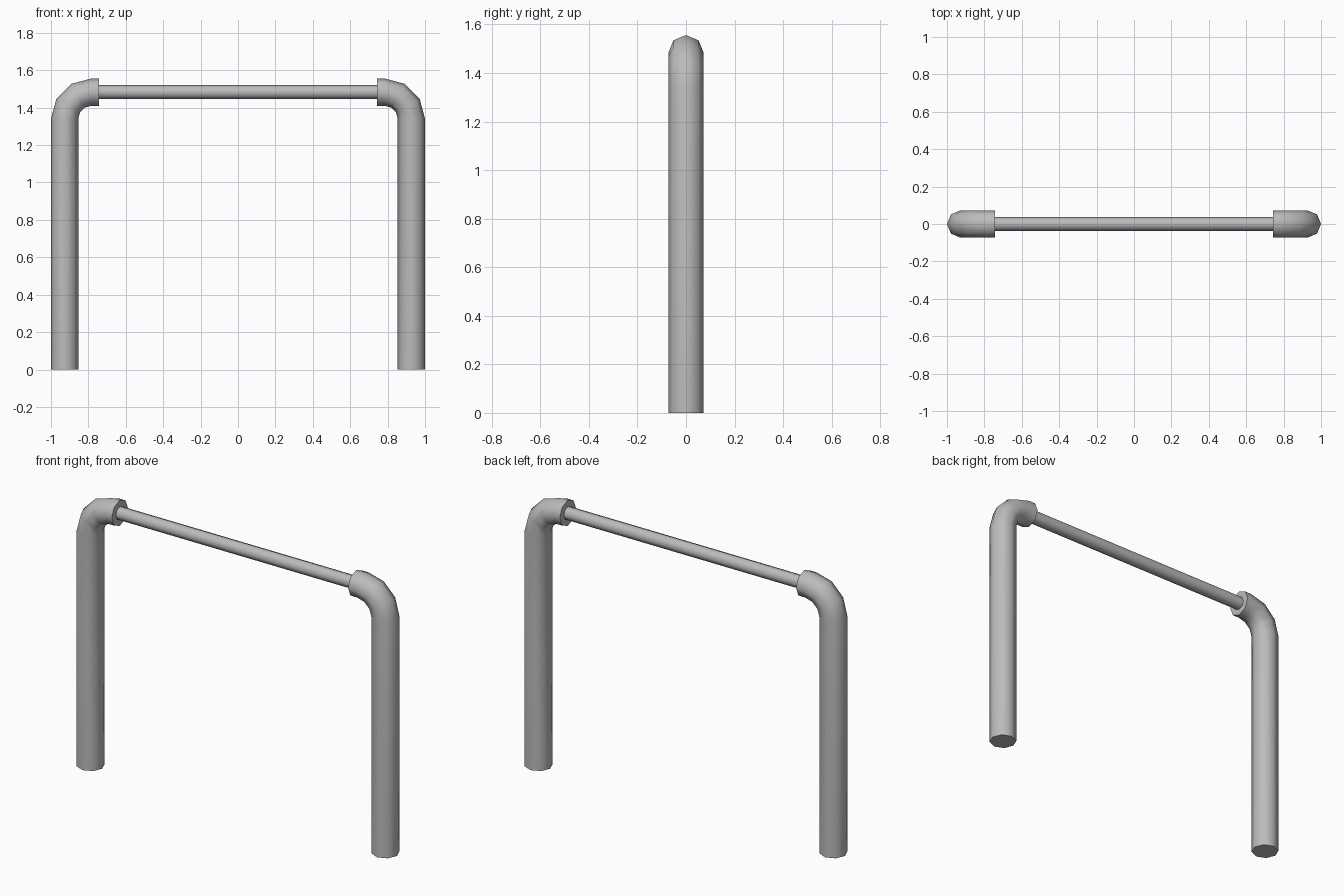
import bpy, bmesh, math
from mathutils import Vector

if "Cube" in bpy.data.objects:
    bpy.data.objects.remove(bpy.data.objects["Cube"])

SIDES = 8
steel = bpy.data.materials.new("grey metal")
steel.diffuse_color = (0.5, 0.5, 0.5, 1)
steel.use_nodes = True
steel.node_tree.nodes["Principled BSDF"].inputs["Base Color"].default_value = steel.diffuse_color


def tube(name, stations, radius):
    """Sweep an octagon along (point, tangent) stations lying in the XZ plane."""
    bm = bmesh.new()
    rings = []
    for p, t in stations:
        side = Vector((0, 1, 0))
        up = Vector(t).cross(side)
        ring = []
        for i in range(SIDES):
            a = 2 * math.pi * i / SIDES
            ring.append(bm.verts.new(Vector(p) + radius * (math.cos(a) * up + math.sin(a) * side)))
        rings.append(ring)
    for r0, r1 in zip(rings, rings[1:]):
        for i in range(SIDES):
            j = (i + 1) % SIDES
            bm.faces.new((r0[i], r0[j], r1[j], r1[i]))
    bm.faces.new(rings[0])
    bm.faces.new(rings[-1])
    bmesh.ops.recalc_face_normals(bm, faces=bm.faces)
    mesh = bpy.data.meshes.new(name)
    bm.to_mesh(mesh)
    bm.free()
    mesh.materials.append(steel)
    obj = bpy.data.objects.new(name, mesh)
    bpy.context.collection.objects.link(obj)
    bpy.ops.object.select_all(action='DESELECT')
    obj.select_set(True)
    bpy.context.view_layer.objects.active = obj
    bpy.ops.object.shade_smooth_by_angle(angle=math.radians(60))
    return obj


# Bent posts: straight leg, three-segment elbow, short stub toward the bar
R, BEND, CX, CZ = 0.073, 0.143, 0.784, 1.34
for label, s in (("left", -1), ("right", 1)):
    path = [((s * (CX + BEND), 0, 0), (0, 0, 1))]
    for k in range(4):
        a = math.radians(30 * k)
        path.append(((s * (CX + BEND * math.cos(a)), 0, CZ + BEND * math.sin(a)),
                     (-s * math.sin(a), 0, math.cos(a))))
    path.append(((s * 0.743, 0, CZ + BEND), (-s, 0, 0)))
    tube(label + "_post", path, R)

# Thin crossbar between the elbows
tube("crossbar", [((x, 0, CZ + BEND), (1, 0, 0)) for x in (-0.76, 0.76)], 0.037)
